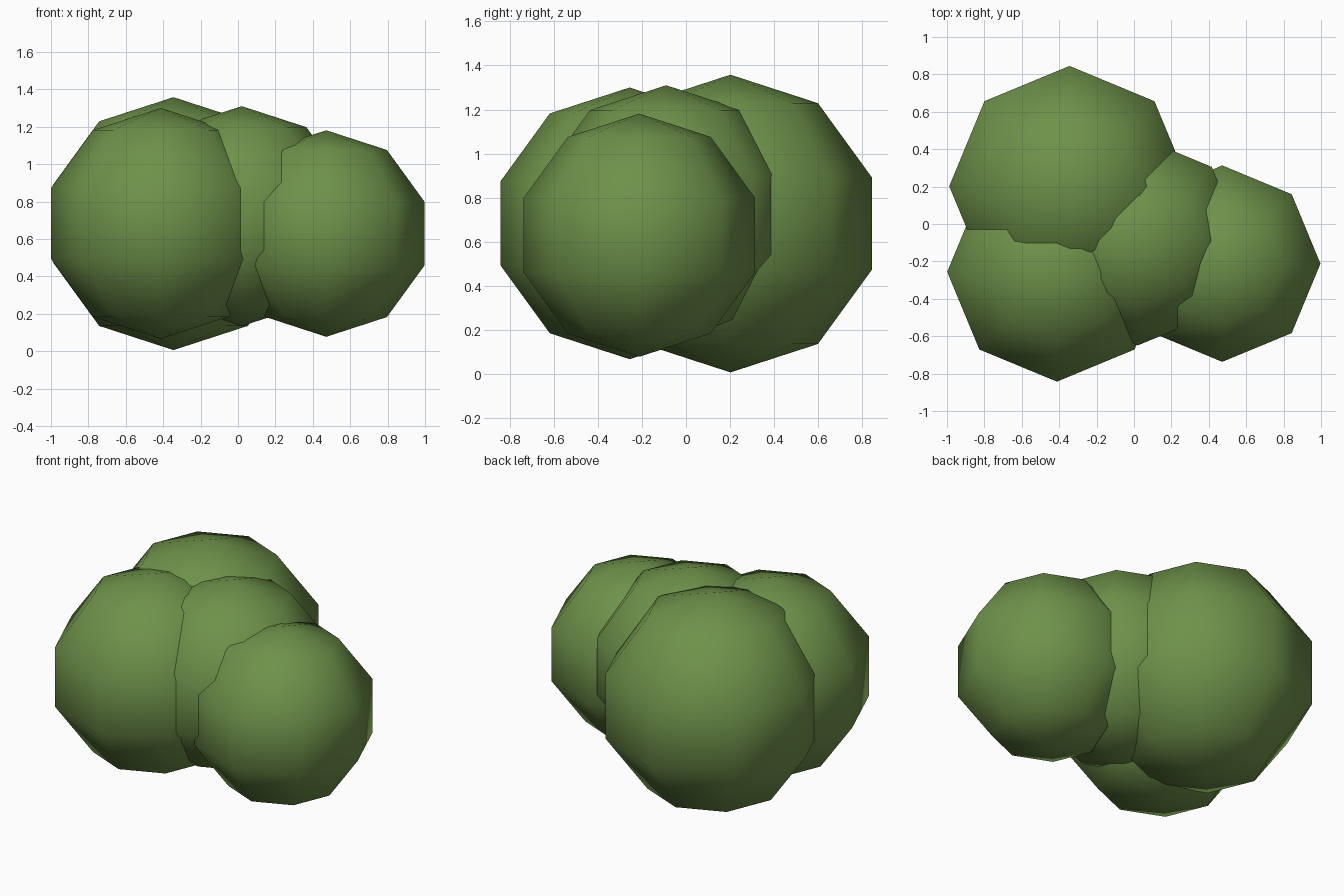
import bpy

if "Cube" in bpy.data.objects:
    bpy.data.objects.remove(bpy.data.objects["Cube"])

# Leaf colour
leaf = bpy.data.materials.new("leaf green")
leaf.diffuse_color = (0.155, 0.285, 0.068, 1.0)
leaf.use_nodes = True
leaf.node_tree.nodes["Principled BSDF"].inputs["Base Color"].default_value = leaf.diffuse_color


def leaf_clump(name, centre, radius):
    """Low-poly smooth ball: eight segments, five bands, pole up."""
    bpy.ops.mesh.primitive_uv_sphere_add(
        segments=8, ring_count=5, radius=radius, location=centre)
    ball = bpy.context.object
    ball.name = name
    ball.data.materials.append(leaf)
    bpy.ops.object.shade_smooth()


# Four overlapping clumps form the bush
leaf_clump("back_clump", (-0.345, 0.202, 0.682), 0.676)
leaf_clump("left_clump", (-0.412, -0.256, 0.683), 0.617)
leaf_clump("middle_clump", (0.02, -0.09, 0.722), 0.588)
leaf_clump("right_clump", (0.472, -0.212, 0.629), 0.552)
